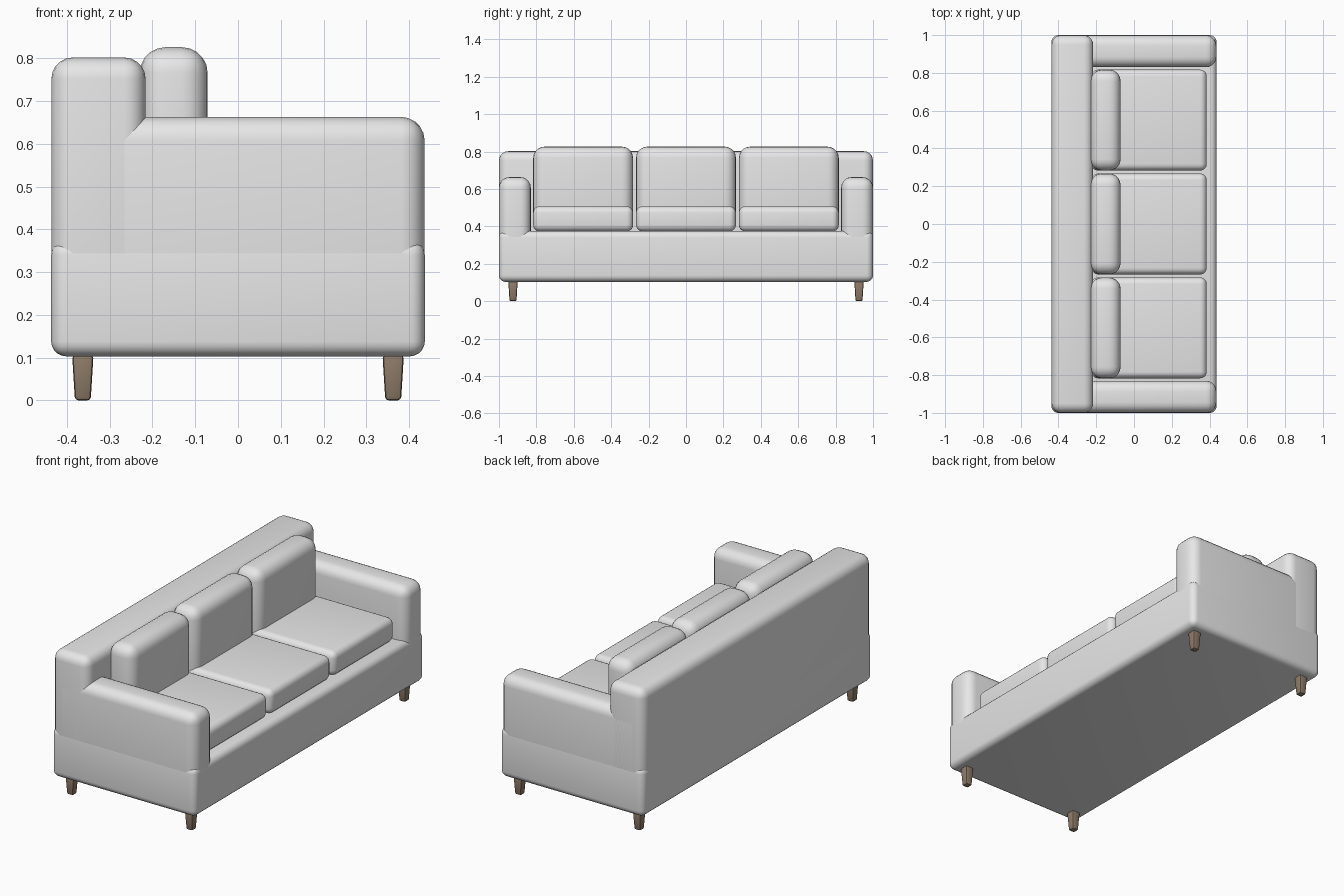
import bpy
import bmesh
from math import radians

cube = bpy.data.objects.get("Cube")
if cube:
    bpy.data.objects.remove(cube, do_unlink=True)


def material(name, colour):
    mat = bpy.data.materials.new(name)
    mat.use_nodes = True
    mat.diffuse_color = colour
    mat.node_tree.nodes["Principled BSDF"].inputs["Base Color"].default_value = colour
    return mat


fabric = material("grey fabric", (0.8, 0.8, 0.8, 1))
wood = material("brown wood", (0.27, 0.2, 0.14, 1))


def soft_box(name, xs, ys, zs, radius, mat=fabric, segments=5, taper=1.0):
    """Rounded box between pairs of limits; taper shrinks the lower face."""
    mid = [sum(r) / 2 for r in (xs, ys, zs)]
    size = [r[1] - r[0] for r in (xs, ys, zs)]
    bm = bmesh.new()
    bmesh.ops.create_cube(bm, size=1)
    for v in bm.verts:
        k = taper if v.co.z < 0 else 1.0
        v.co.x *= size[0] * k
        v.co.y *= size[1] * k
        v.co.z *= size[2]
    mesh = bpy.data.meshes.new(name)
    bm.to_mesh(mesh)
    bm.free()
    mesh.materials.append(mat)
    obj = bpy.data.objects.new(name, mesh)
    obj.location = mid
    bpy.context.collection.objects.link(obj)
    bevel = obj.modifiers.new("rounded edges", "BEVEL")
    bevel.width = radius
    bevel.segments = segments
    bpy.ops.object.select_all(action="DESELECT")
    obj.select_set(True)
    bpy.context.view_layer.objects.active = obj
    bpy.ops.object.modifier_apply(modifier=bevel.name)
    bpy.ops.object.shade_smooth_by_angle(angle=radians(35))
    return obj


# Frame: base, backrest and arms, nearly flush on the outside
half, end, eps = 0.437, 1.0, 0.0005
soft_box("base", (-half, half), (-end, end), (0.103, 0.375), 0.035)
soft_box("backrest", (-half + eps, -0.216), (-end + eps, end - eps), (0.15, 0.802), 0.05)
for side, label in ((1, "left"), (-1, "right")):
    ys = sorted((side * 0.83, side * (end - eps)))
    soft_box(label + "_arm", (-half + 0.01, half - eps), ys, (0.15, 0.663), 0.055)

# Three seat cushions with a back cushion each
for i, label in enumerate(("right", "middle", "left")):
    y = (i - 1) * 0.55
    ys = (y - 0.267, y + 0.267)
    soft_box(label + "_seat_cushion", (-0.225, 0.385), ys, (0.373, 0.507), 0.035)
    soft_box(label + "_back_cushion", (-0.23, -0.071), ys, (0.373, 0.826), 0.06)

# Tapered legs
for x, depth in ((0.363, "front"), (-0.363, "rear")):
    for y, label in ((0.925, "left"), (-0.925, "right")):
        soft_box(f"{depth}_{label}_leg", (x - 0.025, x + 0.025), (y - 0.025, y + 0.025),
                 (0, 0.106), 0.008, wood, 2, 0.74)
